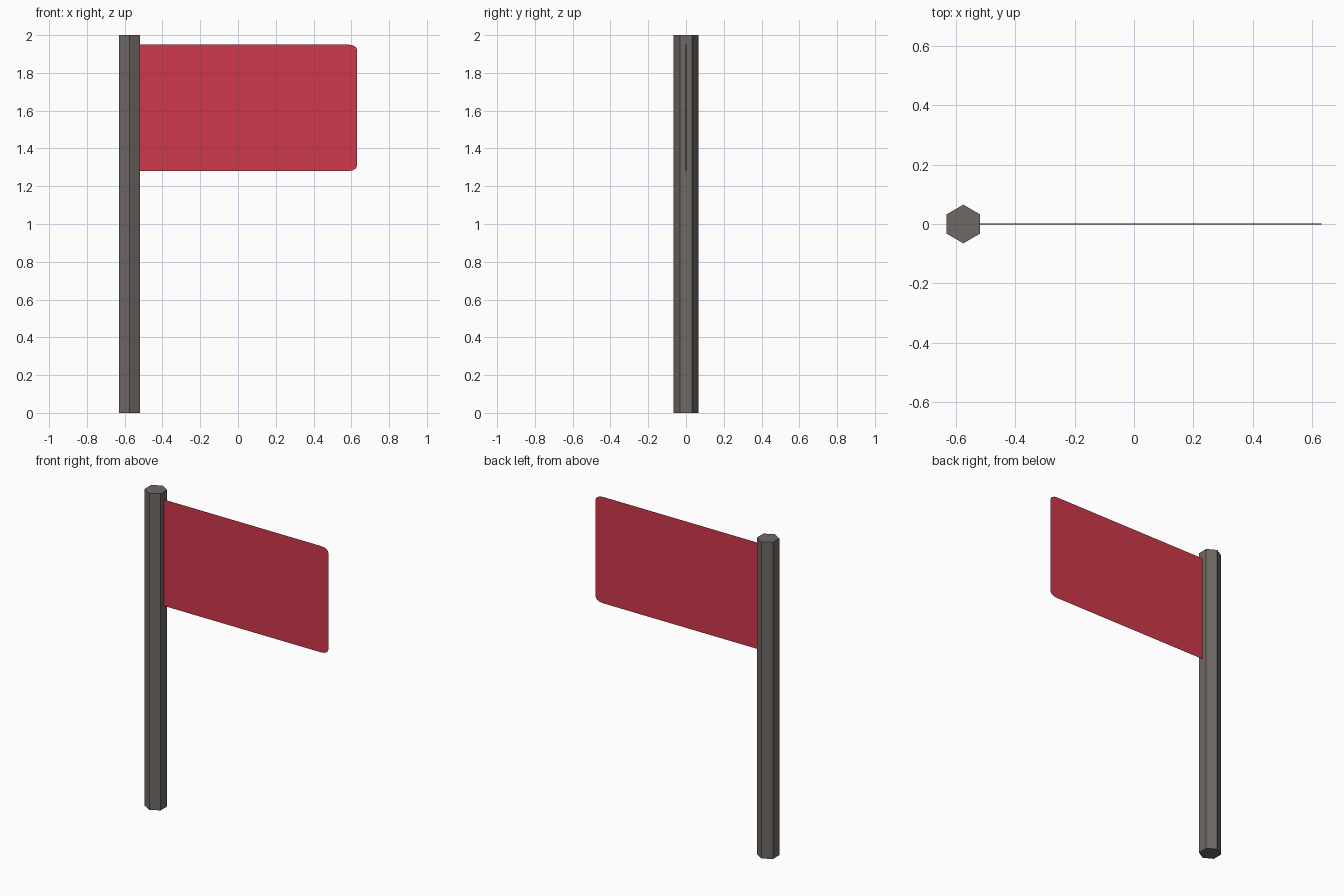
import bpy

if "Cube" in bpy.data.objects:
    bpy.data.objects.remove(bpy.data.objects["Cube"])

def paint(obj, name, color):
    mat = bpy.data.materials.new(name)
    mat.diffuse_color = color
    mat.use_nodes = True
    mat.node_tree.nodes["Principled BSDF"].inputs["Base Color"].default_value = mat.diffuse_color
    obj.data.materials.append(mat)

# Hexagonal pole, corners pointing front and back
bpy.ops.mesh.primitive_cylinder_add(vertices=6, radius=0.065, depth=2.0,
                                    location=(-0.574, 0, 1.0))
pole = bpy.context.object
pole.name = "pole"
paint(pole, "weathered_grey", (0.16, 0.14, 0.13, 1))

# Thin flag panel: rounded block squashed flat, left end tucked into the pole
x0, x1, z0, z1, thick = -0.56, 0.63, 1.28, 1.95, 0.003
bpy.ops.mesh.primitive_cube_add(size=1, location=((x0 + x1) / 2, 0, (z0 + z1) / 2))
flag = bpy.context.object
flag.name = "flag"
bevel = flag.modifiers.new("rounded_edges", 'BEVEL')
bevel.width = 0.04
bevel.segments = 3
bpy.ops.object.modifier_apply(modifier=bevel.name)
flag.scale = (x1 - x0, thick, z1 - z0)
bpy.ops.object.shade_smooth()
paint(flag, "flag_red", (0.62, 0.04, 0.07, 1))
